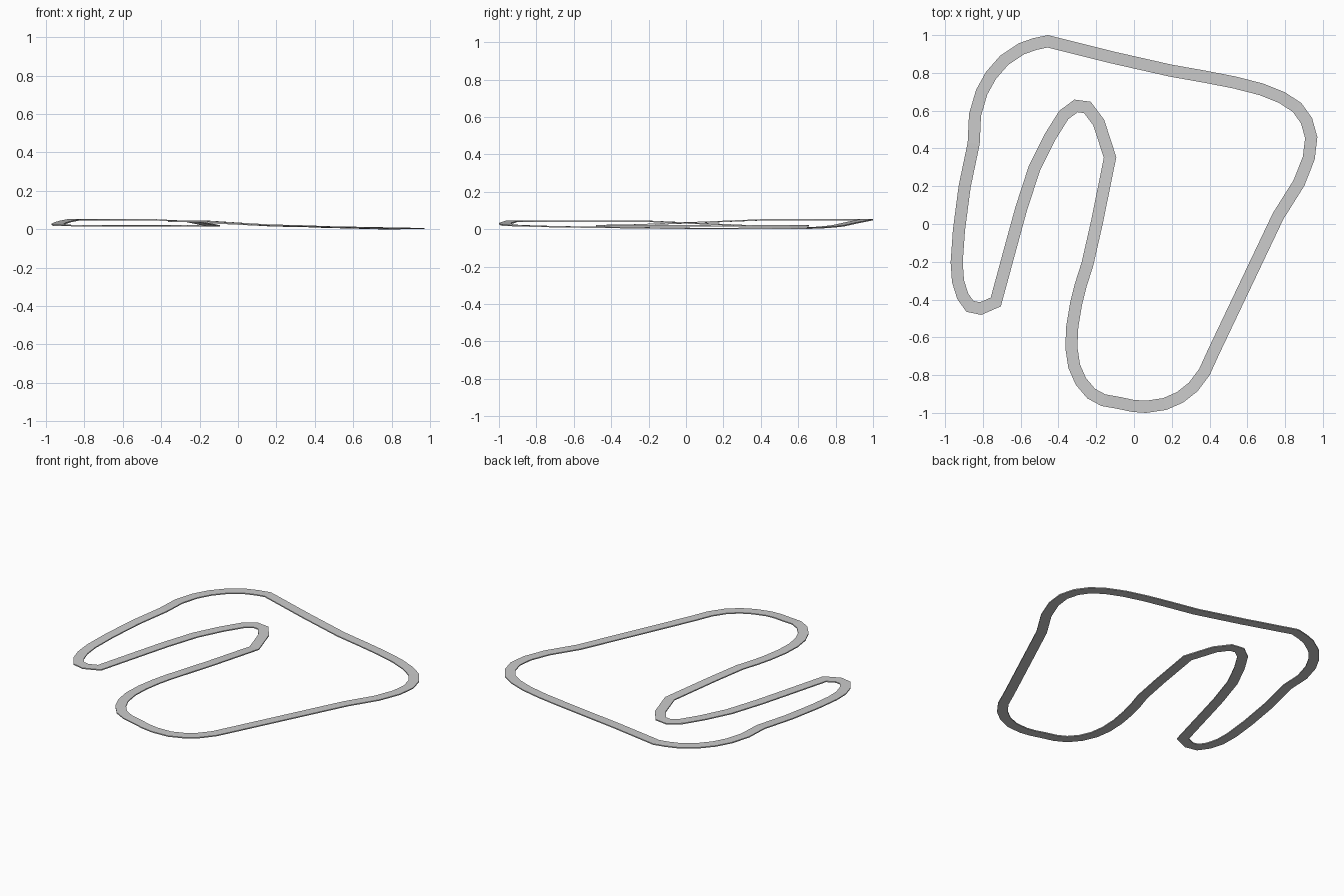
import bpy, bmesh
from mathutils import Vector

if "Cube" in bpy.data.objects:
    bpy.data.objects.remove(bpy.data.objects["Cube"])

WIDTH = 0.064
THICK = 0.007

# Centre line, clockwise: each section has its starting surface height, then (x, y) points.
# Height blends evenly to the start of the next section.
sections = [
    (0.055, [(-.46, .97), (-.12, .885)]),                                  # back straight
    (0.022, [(.19, .815), (.37, .783), (.53, .752), (.67, .716), (.78, .672)]),
    (0.009, [(.86, .62), (.91, .55), (.935, .46), (.922, .352), (.87, .22)]),
    (0.008, [(.76, .045)]),                                                # right straight
    (0.017, [(.42, -.67), (.37, -.78), (.31, -.86), (.24, -.915)]),        # front bend
    (0.026, [(.16, -.95), (.06, -.965), (-.01, -.96), (-.08, -.945)]),
    (0.046, [(-.165, -.93), (-.23, -.895), (-.285, -.83), (-.32, -.75), (-.335, -.65),
             (-.33, -.54), (-.31, -.42), (-.285, -.32)]),
    (0.047, [(-.25, -.21), (-.2, .01)]),                                   # middle limb
    (0.022, [(-.13, .355), (-.19, .54), (-.25, .62), (-.31, .628), (-.375, .58),
             (-.45, .46), (-.53, .3), (-.6, .085), (-.64, -.06)]),         # hairpin
    (0.022, [(-.735, -.41), (-.815, -.445), (-.872, -.433), (-.91, -.38)]),
    (0.026, [(-.935, -.3), (-.942, -.2), (-.93, -.03), (-.9, .2)]),        # left limb
    (0.055, [(-.852, .43), (-.845, .58), (-.81, .7), (-.76, .79), (-.69, .87),
             (-.6, .93), (-.53, .955)]),
]


def centre_line():
    out = []
    for i, (z0, pts) in enumerate(sections):
        z1, nxt = sections[(i + 1) % len(sections)]
        run = [Vector(p) for p in pts] + [Vector(nxt[0])]
        lens = [(b - a).length for a, b in zip(run, run[1:])]
        done = 0
        for p, d in zip(run, lens):
            out.append((p, z0 + (z1 - z0) * done / sum(lens)))
            done += d
    return out


def road(name):
    path = centre_line()
    n = len(path)
    bm = bmesh.new()
    rings = []
    for i, (p, z) in enumerate(path):
        d0 = (p - path[i - 1][0]).normalized()
        d1 = (path[(i + 1) % n][0] - p).normalized()
        t = (d0 + d1).normalized()
        side = Vector((-t.y, t.x)) * (WIDTH / 2 / t.dot(d1))   # mitred edge
        rings.append([bm.verts.new((q.x, q.y, h)) for q, h in (
            (p + side, z), (p - side, z), (p - side, z - THICK), (p + side, z - THICK))])
    for i in range(n):
        a, b = rings[i], rings[(i + 1) % n]
        for k in range(4):
            m = (k + 1) % 4
            bm.faces.new((a[k], a[m], b[m], b[k]))
    bmesh.ops.recalc_face_normals(bm, faces=bm.faces)
    # stand on the ground, centred
    xs, ys, zs = zip(*[v.co for v in bm.verts])
    shift = Vector(((min(xs) + max(xs)) / 2, (min(ys) + max(ys)) / 2, min(zs)))
    bmesh.ops.translate(bm, verts=bm.verts, vec=-shift)
    mesh = bpy.data.meshes.new(name)
    bm.to_mesh(mesh)
    bm.free()
    ob = bpy.data.objects.new(name, mesh)
    bpy.context.collection.objects.link(ob)
    return ob


road("track_road")
